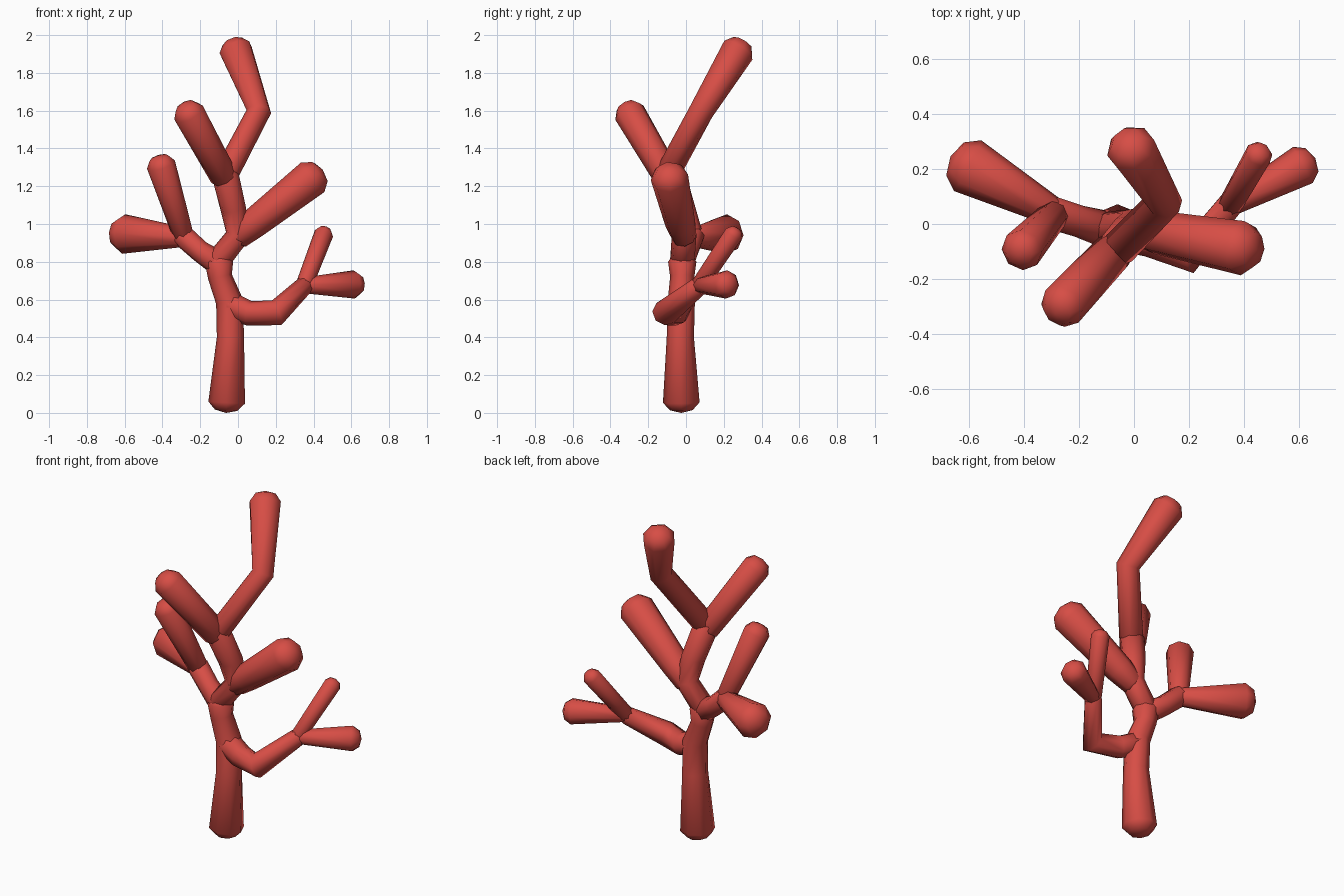
import bpy, bmesh, math
from mathutils import Vector

if "Cube" in bpy.data.objects:
    bpy.data.objects.remove(bpy.data.objects["Cube"])

SIDES = 8
red = bpy.data.materials.new("coral red")
red.diffuse_color = (0.68, 0.075, 0.06, 1)
red.use_nodes = True
red.node_tree.nodes["Principled BSDF"].inputs["Base Color"].default_value = red.diffuse_color


def limb(name, path):
    """Eight-sided tapering tube through (x, y, z, radius) points, with blunt rounded ends."""
    pts = [Vector(p[:3]) for p in path]
    rad = [p[3] for p in path]
    n = len(pts)
    d0 = (pts[1] - pts[0]).normalized()
    d1 = (pts[-1] - pts[-2]).normalized()
    # rings: centre, tangent, radius
    rings = [(pts[0] - d0 * rad[0] * 0.42, d0, rad[0] * 0.62)]
    for i in range(n):
        a = (pts[i] - pts[i - 1]).normalized() if i else d0
        b = (pts[i + 1] - pts[i]).normalized() if i < n - 1 else d1
        rings.append((pts[i], (a + b).normalized(), rad[i]))
    rings.append((pts[-1] + d1 * rad[-1] * 0.5, d1, rad[-1] * 0.65))

    bm = bmesh.new()
    side = d0.orthogonal().normalized()
    loops = []
    for c, t, r in rings:
        side = (side - t * side.dot(t)).normalized()
        up = t.cross(side)
        loops.append([bm.verts.new(c + (side * math.cos(k * math.tau / SIDES)
                                        + up * math.sin(k * math.tau / SIDES)) * r)
                      for k in range(SIDES)])
    start = bm.verts.new(pts[0] - d0 * rad[0] * 0.57)
    tip = bm.verts.new(pts[-1] + d1 * rad[-1] * 0.68)
    for k in range(SIDES):
        j = (k + 1) % SIDES
        for a, b in zip(loops, loops[1:]):
            bm.faces.new((a[k], a[j], b[j], b[k]))
        bm.faces.new((start, loops[0][j], loops[0][k]))
        bm.faces.new((tip, loops[-1][k], loops[-1][j]))
    bmesh.ops.recalc_face_normals(bm, faces=bm.faces[:])
    for f in bm.faces:
        f.smooth = True
    me = bpy.data.meshes.new(name)
    bm.to_mesh(me)
    bm.free()
    me.materials.append(red)
    ob = bpy.data.objects.new(name, me)
    bpy.context.collection.objects.link(ob)


# Main stem from the foot up to the top fork
limb("trunk", [(-0.06, -0.025, 0.055, 0.097), (-0.04, -0.03, 0.40, 0.072),
               (-0.045, -0.025, 0.59, 0.072), (-0.095, -0.02, 0.72, 0.064),
               (-0.10, -0.02, 0.80, 0.075)])
limb("upper_stem", [(-0.11, -0.02, 0.80, 0.065), (0.0, -0.01, 0.94, 0.066),
                    (-0.025, -0.035, 1.08, 0.068), (-0.07, -0.10, 1.27, 0.072)])

# Low right limb and its two twigs
limb("low_right_limb", [(-0.04, -0.03, 0.57, 0.07), (0.06, -0.055, 0.527, 0.066),
                        (0.205, -0.11, 0.53, 0.07), (0.35, 0.07, 0.672, 0.05)])
limb("low_right_upper_twig", [(0.35, 0.07, 0.675, 0.045), (0.455, 0.255, 0.95, 0.051)])
limb("low_right_outer_twig", [(0.35, 0.07, 0.675, 0.042), (0.615, 0.215, 0.68, 0.075)])

# Left limb and its two twigs
limb("left_limb", [(-0.10, -0.02, 0.79, 0.068), (-0.20, 0.01, 0.855, 0.058),
                   (-0.295, 0.04, 0.94, 0.06)])
limb("left_outer_twig", [(-0.285, 0.04, 0.93, 0.052), (-0.605, 0.212, 0.947, 0.105)])
limb("left_upper_twig", [(-0.29, 0.035, 0.94, 0.055), (-0.408, -0.095, 1.315, 0.077)])

# Right limb from the middle fork
limb("right_limb", [(0.0, -0.01, 0.93, 0.065), (0.08, -0.03, 1.0, 0.08),
                    (0.395, -0.088, 1.247, 0.1)])

# Top fork: front branch and bent crown branch
limb("top_front_branch", [(-0.075, -0.10, 1.25, 0.074), (-0.262, -0.30, 1.59, 0.084)])
limb("crown_branch", [(-0.055, -0.09, 1.28, 0.066), (0.11, 0.08, 1.595, 0.066),
                      (-0.012, 0.277, 1.92, 0.091)])
